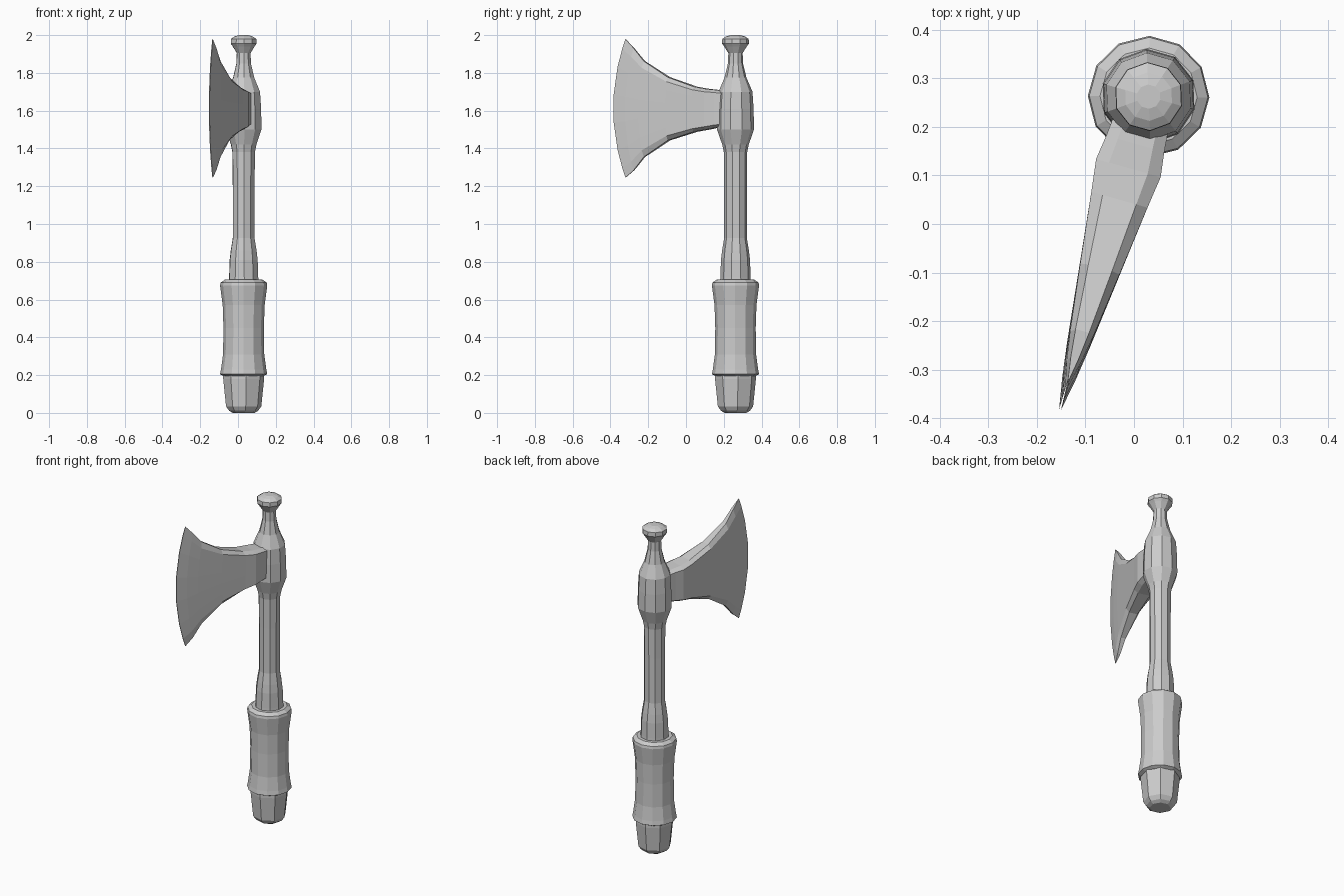
import bpy, bmesh, math
from mathutils import Vector

if "Cube" in bpy.data.objects:
    bpy.data.objects.remove(bpy.data.objects["Cube"])

AXIS = Vector((0.03, 0.262, 0))                 # handle centre line
FWD = Vector((-0.272, -0.962, 0)).normalized()  # direction the blade points
SIDE = Vector((-FWD.y, FWD.x, 0))               # blade thickness direction


def finish(name, rings, closed_ends=True):
    """Skin a list of closed rings into one flat-shaded object."""
    bm = bmesh.new()
    vs = [[bm.verts.new(p) for p in ring] for ring in rings]
    n = len(vs[0])
    for a, b in zip(vs, vs[1:]):
        for i in range(n):
            j = (i + 1) % n
            bm.faces.new((a[i], a[j], b[j], b[i]))
    if closed_ends:
        bm.faces.new(vs[0])
        bm.faces.new(vs[-1])
    bmesh.ops.recalc_face_normals(bm, faces=bm.faces)
    me = bpy.data.meshes.new(name)
    bm.to_mesh(me)
    bm.free()
    ob = bpy.data.objects.new(name, me)
    bpy.context.collection.objects.link(ob)
    return ob


def turned(name, sides, profile):
    """Lathe-like part around the handle axis from (z, radius) pairs."""
    rings = []
    for z, r in profile:
        ring = []
        for i in range(sides):
            a = 2 * math.pi * (i + 0.5) / sides
            ring.append(AXIS + FWD * (r * math.cos(a)) + SIDE * (r * math.sin(a)) + Vector((0, 0, z)))
        rings.append(ring)
    return finish(name, rings)


# Butt of the handle
turned("pommel", 8, [(0.0, 0.058), (0.012, 0.078), (0.035, 0.094), (0.18, 0.109), (0.21, 0.109)])

# Waisted grip with a lip at each end
turned("grip", 12, [(0.195, 0.105), (0.205, 0.125), (0.23, 0.12), (0.31, 0.109), (0.45, 0.107),
                    (0.57, 0.111), (0.675, 0.125), (0.69, 0.122), (0.705, 0.1), (0.705, 0.07)])

# Collar, shaft, axe eye and top knob in one run
turned("shaft", 10, [(0.69, 0.082), (0.72, 0.08), (0.81, 0.077), (0.86, 0.071), (0.925, 0.06),
                     (1.2, 0.06), (1.38, 0.062), (1.42, 0.07), (1.5, 0.098), (1.61, 0.096),
                     (1.7, 0.09), (1.775, 0.058), (1.85, 0.04), (1.905, 0.038), (1.94, 0.06),
                     (1.955, 0.071), (1.98, 0.07), (1.993, 0.05), (2.0, 0.025)])

# Blade stations: y at the corners, bow at mid height, bottom z, top z, half thickness
stations = [(0.24, 0.0, 1.52, 1.70, 0.055),
            (0.165, 0.0, 1.51, 1.71, 0.062),
            (0.115, 0.0, 1.50, 1.715, 0.069),
            (0.05, 0.0, 1.488, 1.727, 0.060),
            (-0.09, 0.01, 1.443, 1.777, 0.042),
            (-0.22, 0.03, 1.355, 1.862, 0.024),
            (-0.275, 0.045, 1.285, 1.93, 0.014),
            (-0.32, 0.065, 1.245, 1.98, 0.002)]
rows = [-1, -0.86, -0.6, -0.2, 0.2, 0.6, 0.86, 1]
rings = []
for y0, bow, zb, zt, t in stations:
    ring = []
    for sgn, order in ((1, rows), (-1, rows[::-1])):
        for v in order:
            y = y0 - bow * (1 - v * v)
            centre = AXIS + FWD * ((y - AXIS.y) / FWD.y)
            half = t * (0.6 if abs(v) == 1 else 1)
            z = (zb + zt) / 2 + v * (zt - zb) / 2
            ring.append(centre + SIDE * (sgn * half) + Vector((0, 0, z)))
    rings.append(ring)
finish("axe_blade", rings)
